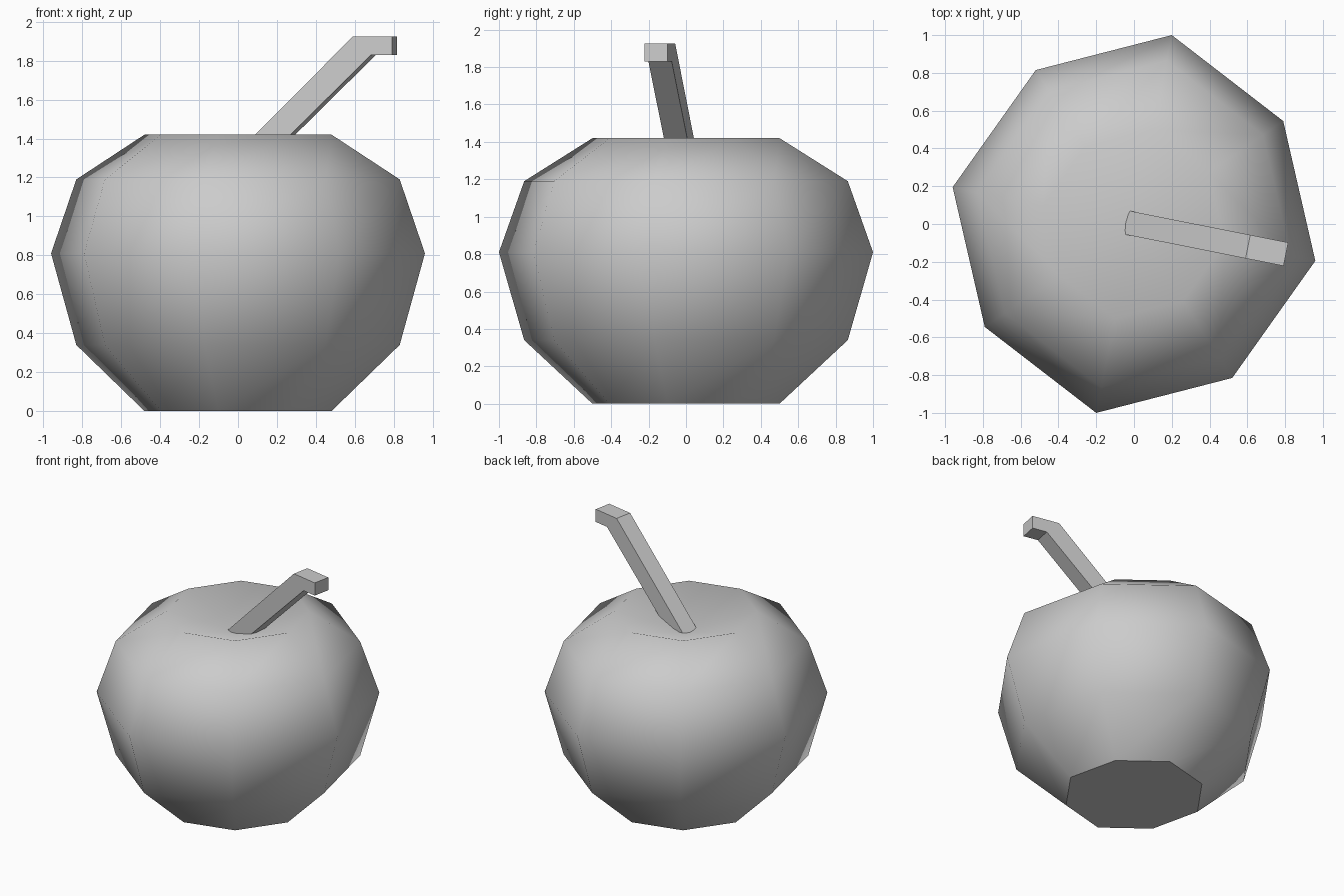
import bpy
import bmesh
from math import radians
from mathutils import Matrix

if "Cube" in bpy.data.objects:
    bpy.data.objects.remove(bpy.data.objects["Cube"], do_unlink=True)

grey = bpy.data.materials.new("light grey")
grey.use_nodes = True
colour = (0.6, 0.6, 0.6, 1)
grey.diffuse_color = colour
grey.node_tree.nodes["Principled BSDF"].inputs["Base Color"].default_value = colour


def make_object(name, bm):
    bmesh.ops.recalc_face_normals(bm, faces=bm.faces)
    mesh = bpy.data.meshes.new(name)
    bm.to_mesh(mesh)
    bm.free()
    mesh.materials.append(grey)
    obj = bpy.data.objects.new(name, mesh)
    bpy.context.collection.objects.link(obj)
    return obj


# Fruit body: scaled copies of an eight-sided outline, stacked into rings
half = [(0.96, -0.195), (0.79, 0.545), (0.2, 1.0), (-0.52, 0.815)]
outline = half + [(-x, -y) for x, y in half]
rings = [(0.5, 0), (0.865, 0.34), (1, 0.81), (0.865, 1.19), (0.5, 1.42)]

bm = bmesh.new()
loops = [[bm.verts.new((x * s, y * s, z)) for x, y in outline] for s, z in rings]
sides = len(outline)
for low, high in zip(loops, loops[1:]):
    for i in range(sides):
        j = (i + 1) % sides
        bm.faces.new((low[i], low[j], high[j], high[i]))

# Dimple sinks to a point under the stem
dimple = bm.verts.new((0, 0, 1.26))
for i in range(sides):
    bm.faces.new((loops[-1][i], loops[-1][(i + 1) % sides], dimple))
for face in bm.faces:
    face.smooth = True

# Flat base with a sharp rim
bm.faces.new(loops[0][::-1])
make_object("fruit_body", bm)

# Bent stem: side profile extruded across its width and turned about z
profile = [(-0.14, 1.18), (0.04, 1.18), (0.71, 1.83), (0.82, 1.83), (0.82, 1.925), (0.615, 1.925)]
width = 0.127
bm = bmesh.new()
face = bm.faces.new([bm.verts.new((u, -width / 2, z)) for u, z in profile])
extruded = bmesh.ops.extrude_face_region(bm, geom=[face])["geom"]
bmesh.ops.translate(bm, vec=(0, width, 0), verts=[v for v in extruded if isinstance(v, bmesh.types.BMVert)])
bm.transform(Matrix.Rotation(radians(-11.25), 4, "Z"))
make_object("stem", bm)
